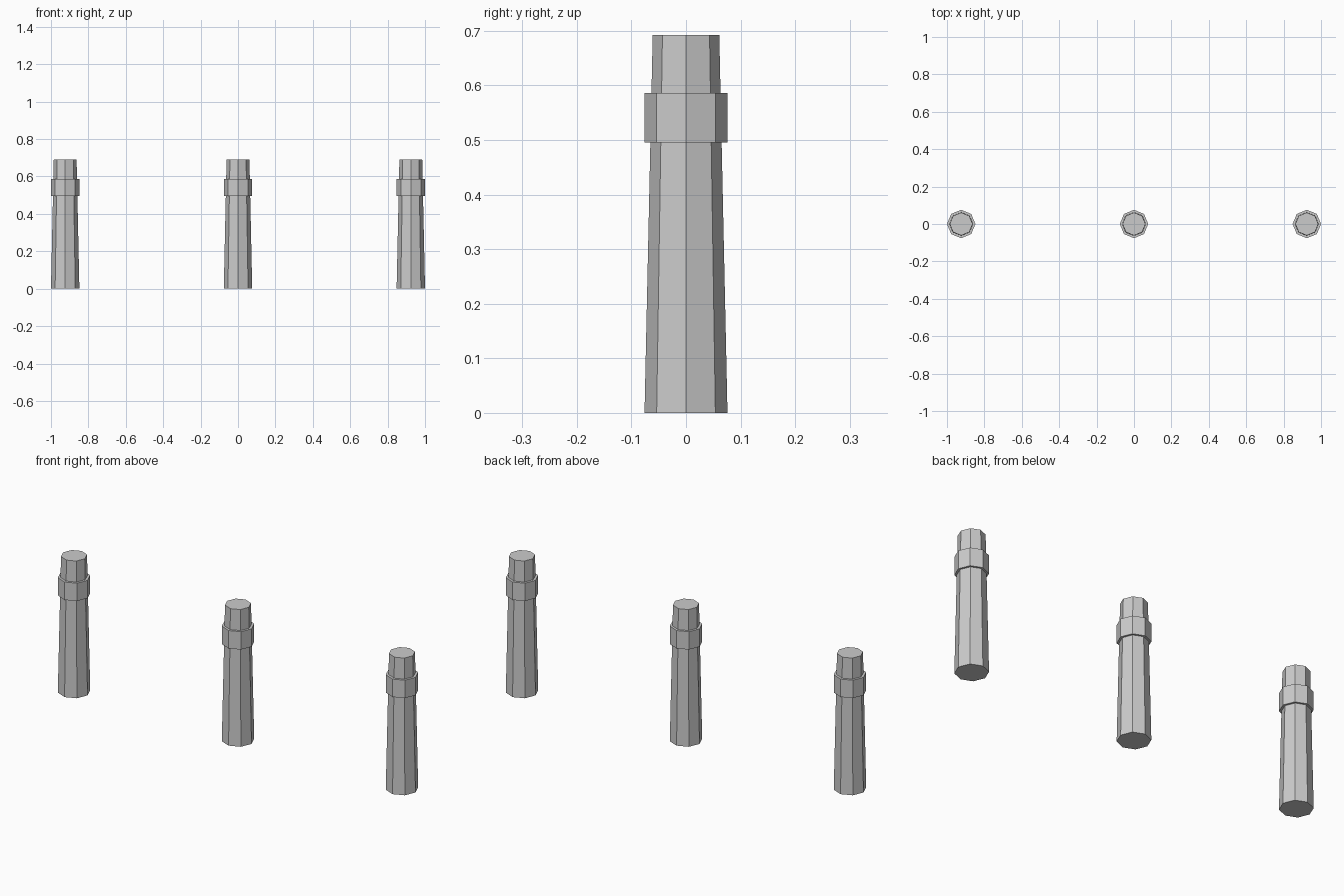
import bpy

cube = bpy.data.objects.get("Cube")
if cube:
    bpy.data.objects.remove(cube, do_unlink=True)

SIDES = 8
SPACING = 0.924

stone = bpy.data.materials.new("grey_stone")
stone.use_nodes = True
color = (0.6, 0.6, 0.6, 1)
stone.diffuse_color = color
stone.node_tree.nodes["Principled BSDF"].inputs["Base Color"].default_value = color


def prism(name, x, z0, z1, r0, r1):
    """Octagonal prism, corners on the axes, tapering from r0 to r1."""
    bpy.ops.mesh.primitive_cone_add(vertices=SIDES, radius1=r0, radius2=r1,
                                    depth=z1 - z0, location=(x, 0, (z0 + z1) / 2))
    obj = bpy.context.object
    obj.name = name
    obj.data.materials.append(stone)
    return obj


# Three identical posts in a row: tapered shaft with a straight collar
for side, x in (("right", -SPACING), ("middle", 0), ("left", SPACING)):
    prism(side + "_post_shaft", x, 0, 0.692, 0.076, 0.061)
    prism(side + "_post_collar", x, 0.495, 0.586, 0.076, 0.076)
